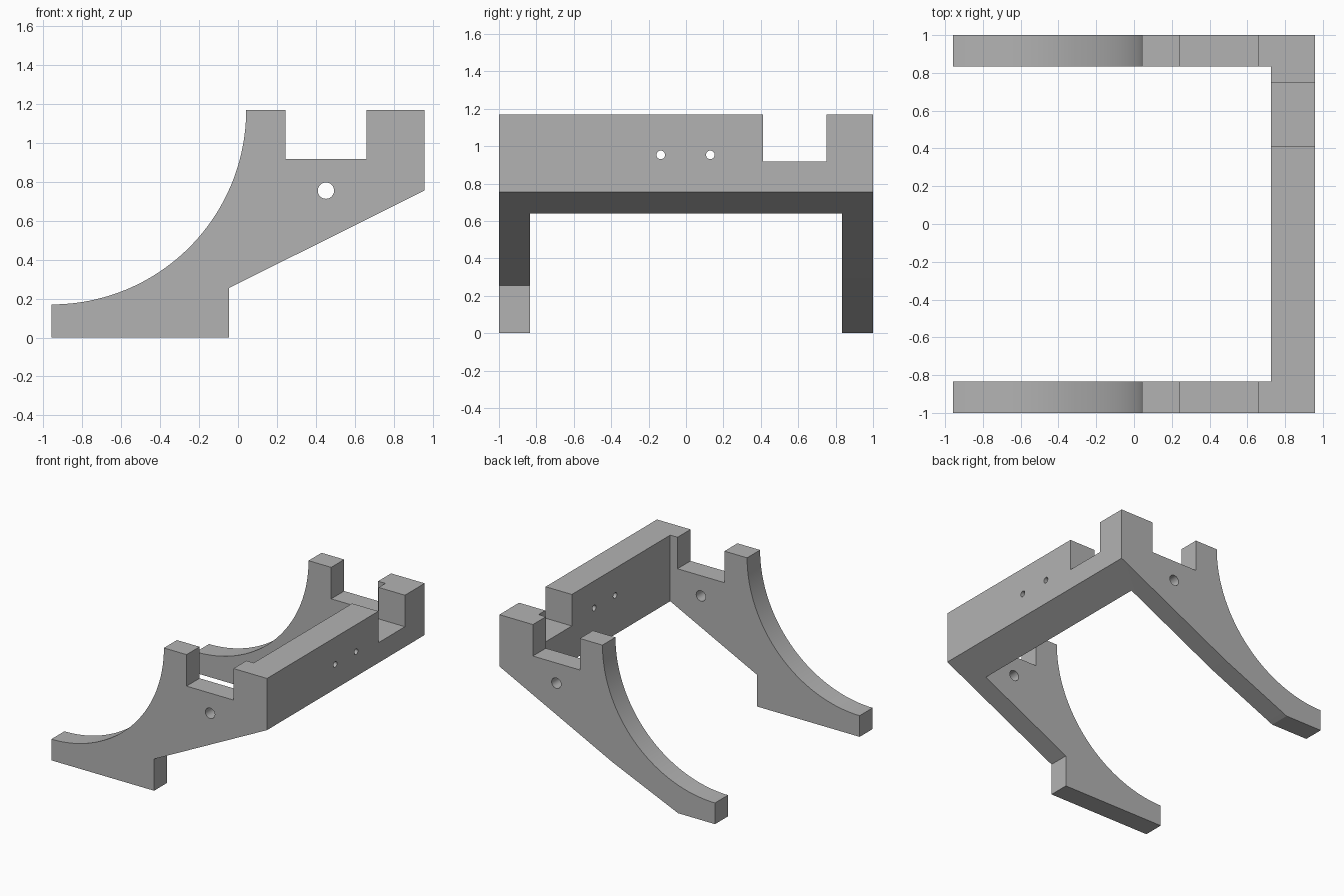
import bpy
import bmesh
from math import sin, cos, pi, radians
from mathutils import Vector

if "Cube" in bpy.data.objects:
    bpy.data.objects.remove(bpy.data.objects["Cube"], do_unlink=True)

grey = bpy.data.materials.new("plain grey")
grey.use_nodes = True
grey.diffuse_color = (0.45, 0.45, 0.45, 1)
grey.node_tree.nodes["Principled BSDF"].inputs["Base Color"].default_value = grey.diffuse_color


def prism(name, points, y0, y1):
    """Extrude an x-z outline from y0 to y1."""
    bm = bmesh.new()
    face = bm.faces.new([bm.verts.new((x, y0, z)) for x, z in points])
    new = bmesh.ops.extrude_face_region(bm, geom=[face])["geom"]
    bmesh.ops.translate(bm, vec=Vector((0, y1 - y0, 0)),
                        verts=[v for v in new if isinstance(v, bmesh.types.BMVert)])
    bmesh.ops.recalc_face_normals(bm, faces=bm.faces)
    mesh = bpy.data.meshes.new(name)
    bm.to_mesh(mesh)
    bm.free()
    mesh.materials.append(grey)
    obj = bpy.data.objects.new(name, mesh)
    bpy.context.collection.objects.link(obj)
    return obj


def box(name, x0, x1, y0, y1, z0, z1):
    return prism(name, [(x0, z0), (x1, z0), (x1, z1), (x0, z1)], y0, y1)


def drill(name, radius, location, rotation):
    bpy.ops.mesh.primitive_cylinder_add(vertices=32, radius=radius, depth=3,
                                        location=location, rotation=rotation)
    obj = bpy.context.object
    obj.name = name
    obj.data.materials.append(grey)
    return obj


END, TOP, NOTCH = 0.958, 1.17, 0.917
WALL, BEAM = 0.835, 0.725

# Side outline: foot, sloped underside, notched top and concave arc
arc = [(-END + sin(a), TOP - cos(a)) for a in
       (pi / 2 * (1 - i / 48) for i in range(49))]
outline = [(-END, 0), (-0.045, 0), (-0.045, 0.255), (END, 0.755), (END, TOP),
           (0.66, TOP), (0.66, NOTCH), (0.243, NOTCH), (0.243, TOP)] + arc
frame = prism("bracket_frame", outline, -1, 1)

# Cutters: space between arms, beam notch, chamfer of the back foot, holes
cutters = [
    box("inner_space", -2, BEAM, -WALL, WALL, -1, 2),
    box("beam_notch", 0.5, 2, 0.413, 0.75, NOTCH, 2),
    prism("back_foot_cut", [(-0.676, -0.02), (0.1, -0.02), (0.1, 0.255), (-0.045, 0.255)], 0.5, 1.5),
    drill("arm_hole", 0.042, (0.452, 0, 0.755), (pi / 2, 0, 0)),
]
for y in (-0.135, 0.13):
    cutters.append(drill("beam_hole", 0.023, (1, y, 0.953), (0, pi / 2, 0)))

bpy.ops.object.select_all(action="DESELECT")
bpy.context.view_layer.objects.active = frame
frame.select_set(True)
for cutter in cutters:
    cutter.hide_render = True
    mod = frame.modifiers.new(cutter.name, "BOOLEAN")
    mod.operation = "DIFFERENCE"
    mod.solver = "EXACT"
    mod.object = cutter
    bpy.ops.object.modifier_apply(modifier=mod.name)
    bpy.data.objects.remove(cutter, do_unlink=True)

bpy.ops.object.shade_smooth_by_angle(angle=radians(20))
